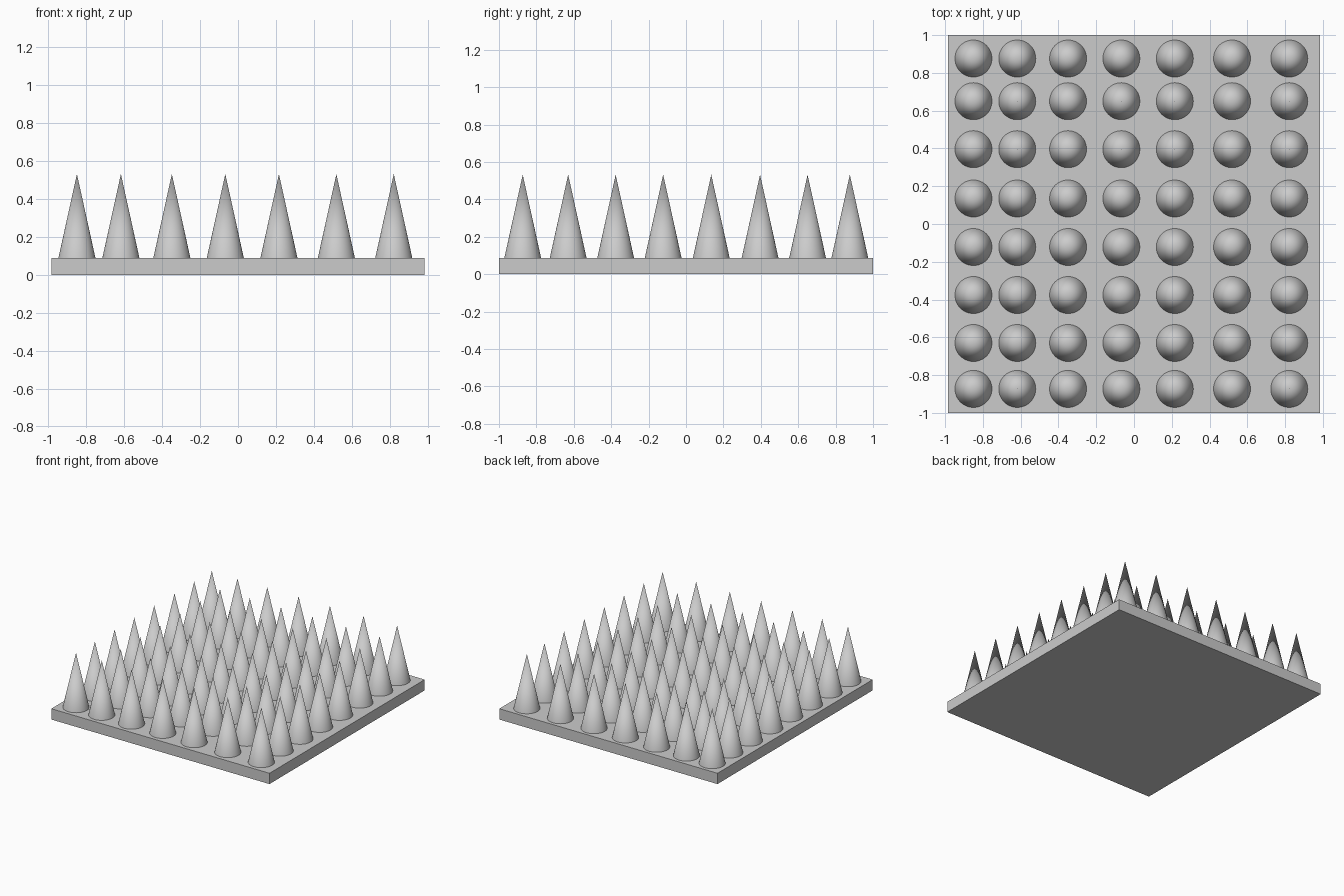
import bpy
import math

if "Cube" in bpy.data.objects:
    bpy.data.objects.remove(bpy.data.objects["Cube"])

PLATE_H = 0.088
TIP_Z = 0.532
RADIUS = 0.098
XS = (-0.85, -0.618, -0.349, -0.067, 0.216, 0.519, 0.822)
YS = (-0.873, -0.63, -0.376, -0.122, 0.135, 0.396, 0.65, 0.876)

# Flat base plate
bpy.ops.mesh.primitive_cube_add(size=1, location=(0, 0, PLATE_H / 2))
plate = bpy.context.object
plate.name = "base_plate"
plate.scale = (1.968, 2.0, PLATE_H)
bpy.ops.object.transform_apply(location=False, rotation=False, scale=True)

# One smooth spike, standing on the plate
bpy.ops.mesh.primitive_cone_add(vertices=48, radius1=RADIUS, radius2=0,
                                depth=TIP_Z - PLATE_H, end_fill_type='NGON',
                                location=(0, 0, (TIP_Z + PLATE_H) / 2))
spike = bpy.context.object
bpy.ops.object.shade_smooth_by_angle(angle=math.radians(40))

# Grid of spikes sharing the same mesh
for row, y in enumerate(YS):
    for col, x in enumerate(XS):
        if row == 0 and col == 0:
            obj = spike
        else:
            obj = spike.copy()
            bpy.context.collection.objects.link(obj)
        obj.name = f"spike_{row + 1}_{col + 1}"
        obj.location = (x, y, (TIP_Z + PLATE_H) / 2)
